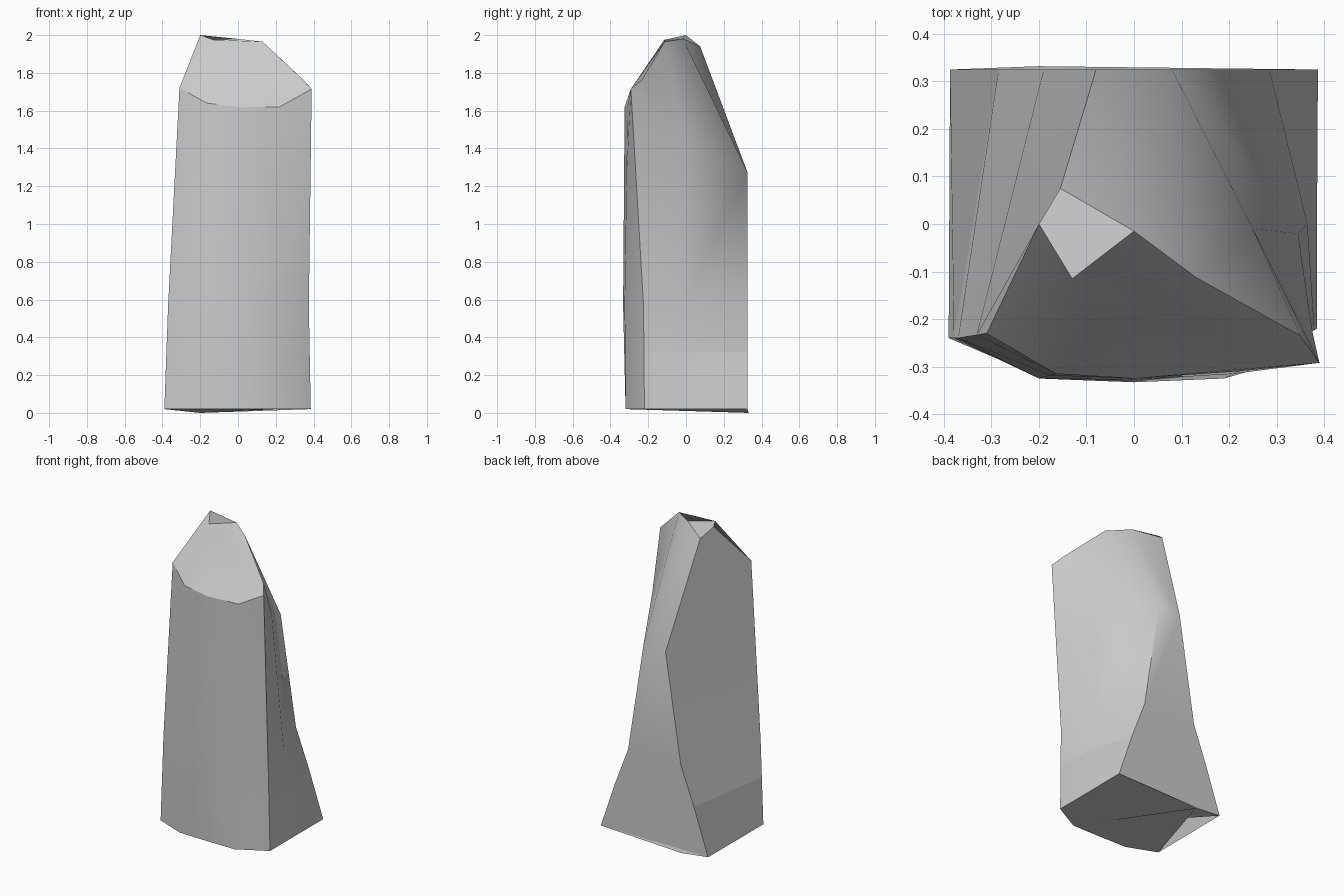
import bpy
import bmesh
from math import radians
from mathutils import Vector

default_cube = bpy.data.objects.get("Cube")
if default_cube:
    bpy.data.objects.remove(default_cube)


def make_material(name, rgb):
    mat = bpy.data.materials.new(name)
    mat.use_nodes = True
    colour = (*rgb, 1.0)
    mat.diffuse_color = colour
    mat.node_tree.nodes["Principled BSDF"].inputs["Base Color"].default_value = colour
    return mat


stone_grey = make_material("stone grey", (0.6, 0.6, 0.6))
bm = bmesh.new()


def add_verts(points):
    return [bm.verts.new(p) for p in points]


def blend(lower, upper, t):
    return [Vector(a).lerp(Vector(b), t) for a, b in zip(lower, upper)]


# Front wall outline at foot, waist and rim, from the right-hand side (-x) to the left (+x)
foot_front = [(-.39, -.24, .02), (-.2, -.315, .02), (0, -.32, .02), (.2, -.32, .02), (.385, -.22, .02)]
waist_front = [(-.37, -.24, .57), (-.2, -.325, .57), (0, -.333, .57), (.19, -.325, .57), (.375, -.225, .57)]
rim_front = [(-.31, -.23, 1.72), (-.165, -.315, 1.64), (0, -.325, 1.62), (.22, -.31, 1.62), (.39, -.292, 1.715)]

# Each ring adds a side point and two back corners to its front outline
BACK = .325


def ring(front, side, half_width, z):
    return add_verts(list(front) + [side, (half_width, BACK, z), (-half_width, BACK, z)])


foot = ring(foot_front, (.385, 0, .02), .387, .02)
band = ring(blend(foot_front, waist_front, .55), (.365, 0, .32), .285, .32)
waist = ring(waist_front, (.345, -.02, .58), .19, .57)
shoulder = ring(blend(waist_front, rim_front, .65), (.25, -.01, 1.45), .08, 1.275)
rings = [foot, band, waist, shoulder]

# Pillar walls
for lower, upper in zip(rings, rings[1:]):
    count = len(lower)
    for i in range(count):
        j = (i + 1) % count
        bm.faces.new((lower[i], lower[j], upper[j], upper[i]))

# Underside with a slight low point at the back
low_point, = add_verts([(-.2, .332, 0)])
bm.faces.new(list(reversed(foot)) [:1] + list(reversed(foot))[1:] + [low_point])
bm.faces.new((foot[-1], foot[-2], low_point))

# Broken tip: rim and crest points
rim = add_verts(rim_front)
for i in range(len(rim) - 1):
    bm.faces.new((shoulder[i], shoulder[i + 1], rim[i + 1], rim[i]))
peak, notch, ridge, knee, corner, rear = add_verts([
    (-.2, 0, 2), (-.13, -.115, 1.975), (0, -.015, 1.98),
    (.13, -.112, 1.965), (.35, -.235, 1.76), (-.155, .075, 1.94)])
side, back_left, back_right = shoulder[5:]
bm.faces.new((rim[0], rim[1], notch, peak))
bm.faces.new(rim[1:] + [corner, knee, ridge, notch])
bm.faces.new((peak, notch, ridge, rear))

# Upper back slope and upper side walls
bm.faces.new((back_right, back_left, ridge, rear))
bm.faces.new((back_left, knee, ridge))
bm.faces.new((back_left, side, knee))
bm.faces.new((side, corner, knee))
bm.faces.new((side, shoulder[4], rim[4], corner))
bm.faces.new((back_right, rear, peak, rim[0], shoulder[0]))

bmesh.ops.recalc_face_normals(bm, faces=bm.faces[:])

# Crisp crease along the side bands above the foot
for i in range(4, 8):
    edge = bm.edges.get((band[i], band[(i + 1) % 8]))
    edge.smooth = False

mesh = bpy.data.meshes.new("rock_pillar")
bm.to_mesh(mesh)
bm.free()
mesh.materials.append(stone_grey)
pillar = bpy.data.objects.new("rock_pillar", mesh)
bpy.context.collection.objects.link(pillar)

bpy.context.view_layer.objects.active = pillar
pillar.select_set(True)
bpy.ops.object.shade_smooth_by_angle(angle=radians(32))
